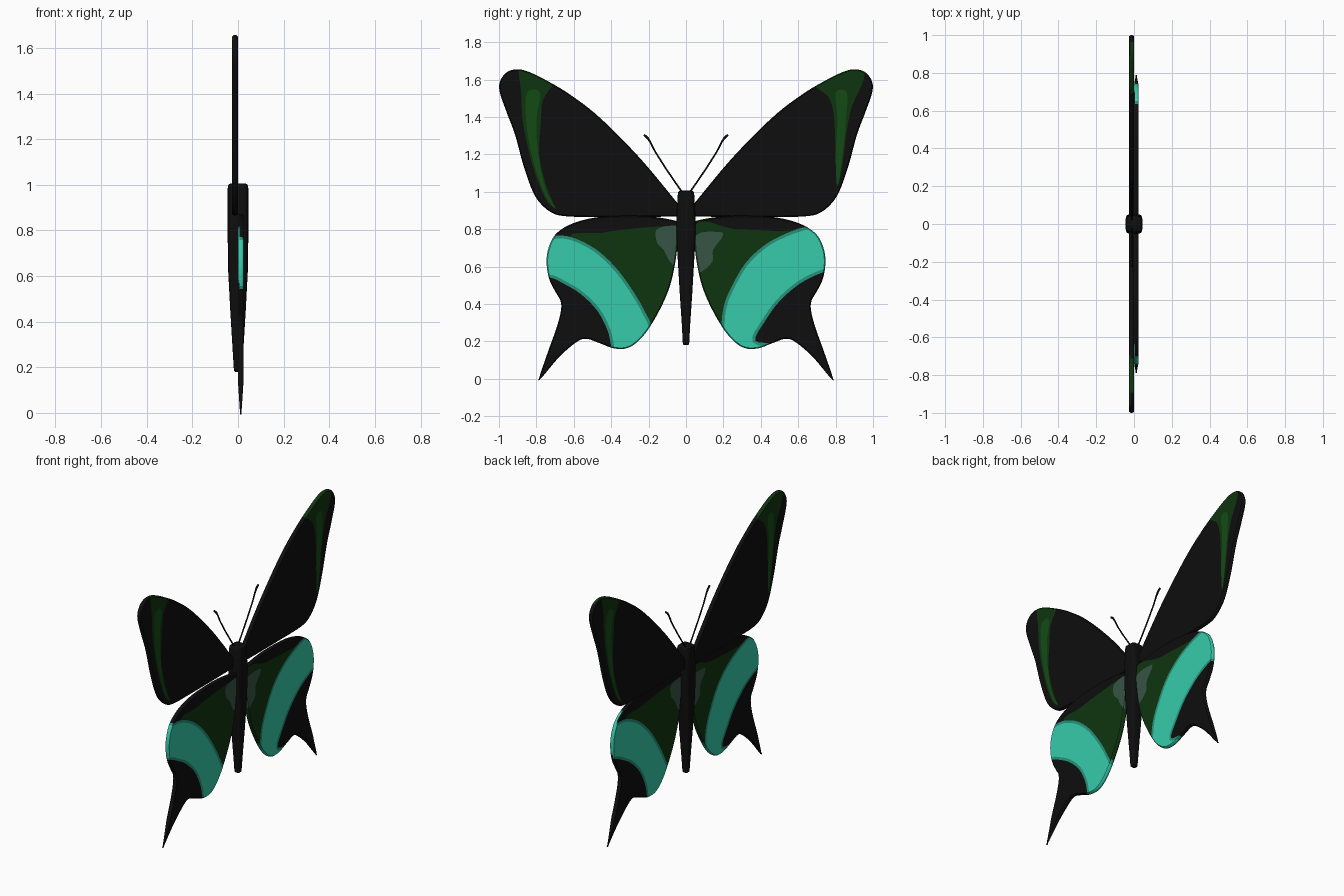
import bpy, bmesh, math
from mathutils import Vector
from mathutils.geometry import delaunay_2d_cdt

if "Cube" in bpy.data.objects:
    bpy.data.objects.remove(bpy.data.objects["Cube"])


def material(name, rgb):
    m = bpy.data.materials.new(name)
    m.diffuse_color = (*rgb, 1)
    m.use_nodes = True
    m.node_tree.nodes["Principled BSDF"].inputs["Base Color"].default_value = m.diffuse_color
    return m


MATS = [material("black", (.0044, .0044, .0044)),
        material("dark green", (.0048, .034, .0048)),
        material("leaf green", (.006, .07, .007)),
        material("deep teal", (.019, .283, .195)),
        material("teal", (.037, .60, .41)),
        material("grey green", (.038, .089, .058))]
BLACK, DARK, LEAF, DEEP, TEAL, GREY = range(6)


def smooth_loop(pts, n=6):
    """Closed Catmull-Rom curve through the points."""
    out, c = [], len(pts)
    for i in range(c):
        a, b, d, e = (Vector(pts[(i + k) % c]) for k in (-1, 0, 1, 2))
        for j in range(n):
            t = j / n
            out.append(.5 * (2 * b + (d - a) * t + (2 * a - 5 * b + 4 * d - e) * t * t
                             + (3 * b - a - 3 * d + e) * t ** 3))
    return out


def inset(pts, d):
    c = len(pts)
    area = sum(pts[i - 1].cross(pts[i]) for i in range(c))
    s = 1 if area > 0 else -1
    res = []
    for i, p in enumerate(pts):
        t = (pts[(i + 1) % c] - pts[i - 1]).normalized()
        res.append(p + Vector((-t.y, t.x)) * d * s)
    return res


def inside(p, poly):
    hit = False
    for i in range(len(poly)):
        a, b = poly[i - 1], poly[i]
        if (a.y > p.y) != (b.y > p.y) and p.x < (b.x - a.x) * (p.y - a.y) / (b.y - a.y) + a.x:
            hit = not hit
    return hit


def colour_at(p, regions):
    mat = BLACK
    for m, poly in regions:
        if inside(p, poly):
            mat = m
    return mat


def wing(name, side, outline, near, far, x0, x1):
    """Thin chamfered wing; each face is cut along its own colour pattern."""
    bm = bmesh.new()
    xc, edge = (x0 + x1) / 2, inset(outline, .006)

    def pos(x, p):
        k = min(1, .25 + max(p.y, 0) / .2)      # tail gets thinner at its tip
        return Vector((xc + (x - xc) * k, side * p.x, p.y))

    # painted faces
    for x, regions, sign in ((x1, near, 1), (x0, far, -1)):
        vs, es = [], []
        for poly in [edge] + [r[1] for r in regions]:
            b, c = len(vs), len(poly)
            vs += poly
            es += [(b + i, b + (i + 1) % c) for i in range(c)]
        v2, _, tris = delaunay_2d_cdt(vs, es, [], 0, 1e-5)[:3]
        bv = [bm.verts.new(pos(x, p)) for p in v2]
        for t in tris:
            mid = (v2[t[0]] + v2[t[1]] + v2[t[2]]) / 3
            if inside(mid, edge):
                f = bm.faces.new([bv[i] for i in t])
                f.normal_update()
                if f.normal.x * sign < 0:
                    f.normal_flip()
                f.material_index = colour_at(mid, regions)
    # rounded rim
    w = (x1 - x0) * .28
    rings = [[bm.verts.new(pos(x, p)) for p in loop] for x, loop in
             ((x1, edge), (x1 - w, outline), (x0 + w, outline), (x0, edge))]
    c = len(outline)
    for k in range(3):
        for i in range(c):
            j = (i + 1) % c
            f = bm.faces.new((rings[k][i], rings[k][j], rings[k + 1][j], rings[k + 1][i]))
            f.normal_update()
            if f.normal.dot(f.calc_center_median() - pos(xc, (edge[i] + edge[j]) / 2)) < 0:
                f.normal_flip()
            f.smooth = True
            f.material_index = colour_at((edge[i] + edge[j]) / 2, near if k < 2 else far)
    bmesh.ops.delete(bm, geom=[v for v in bm.verts if not v.link_faces], context='VERTS')
    add_object(name, bm, MATS)


def add_object(name, bm, mats):
    me = bpy.data.meshes.new(name)
    bm.to_mesh(me)
    bm.free()
    for m in mats:
        me.materials.append(m)
    ob = bpy.data.objects.new(name, me)
    bpy.context.collection.objects.link(ob)
    return ob


# wing outlines as (distance from body, height)
FORE = smooth_loop([(.03, .92), (.05, .945), (.246, 1.18), (.46, 1.396), (.62, 1.52), (.754, 1.60),
                    (.85, 1.645), (.91, 1.655), (.963, 1.636), (.995, 1.588), (.995, 1.53),
                    (.957, 1.42), (.914, 1.305), (.87, 1.144), (.823, 1.01), (.78, .94),
                    (.717, .888), (.647, .87), (.5, .866), (.05, .868), (.03, .88)])
HIND = smooth_loop([(.04, .84), (.19, .868), (.35, .872), (.5, .86), (.62, .825), (.7, .77),
                    (.738, .69), (.745, .61), (.73, .53), (.695, .46), (.672, .42), (.668, .37),
                    (.69, .28), (.738, .145), (.783, .012), (.775, .003), (.675, .12), (.583, .198),
                    (.53, .214), (.46, .19), (.38, .162), (.30, .17), (.22, .24), (.14, .37),
                    (.085, .50), (.053, .65), (.04, .8)])


def pattern(*regions):
    return [(m, smooth_loop(p, 4)) for m, p in regions]


# colour patterns: A is on the viewer's left, B on the viewer's right
FORE_A = pattern(
    (DARK, [(.88, 1.7), (.88, 1.52), (.87, 1.36), (.82, 1.14), (.755, .97), (.705, .92),
            (.75, 1.04), (.785, 1.2), (.775, 1.385), (.765, 1.49), (.695, 1.6), (.67, 1.7)]),
    (LEAF, [(.85, 1.53), (.855, 1.385), (.825, 1.2), (.765, 1.01), (.71, .92), (.70, .92),
            (.75, 1.01), (.79, 1.2), (.80, 1.385), (.78, 1.53)]))
FORE_B = pattern(
    (DARK, [(.675, 1.59), (.8, 1.7), (.94, 1.69), (.95, 1.6), (.89, 1.465), (.86, 1.33),
            (.835, 1.14), (.81, 1.04), (.80, 1.225), (.79, 1.41), (.76, 1.51)]),
    (LEAF, [(.80, 1.53), (.86, 1.53), (.855, 1.385), (.84, 1.225), (.81, 1.03), (.80, 1.2),
            (.81, 1.385)]))
HIND_A = pattern(
    (DARK, [(.62, .743), (.46, .78), (.245, .807), (.05, .82), (0, .82), (0, .2), (.19, .2),
            (.3, .4)]),
    (GREY, [(.155, .80), (.06, .82), (.03, .8), (.05, .62), (.085, .625), (.12, .69), (.155, .73)]),
    (DEEP, [(.80, .74), (.70, .765), (.605, .755), (.485, .695), (.38, .60), (.29, .48),
            (.22, .36), (.185, .26), (.25, .1), (.38, .1), (.40, .175), (.42, .26), (.475, .365),
            (.565, .455), (.665, .515), (.72, .54), (.80, .55)]))
HIND_B = pattern(
    (DARK, [(.03, .8), (.26, .8), (.53, .79), (.62, .8), (.5, .6), (.28, .35), (.19, .2), (0, .2)]),
    (GREY, [(.05, .765), (.18, .785), (.195, .76), (.145, .69), (.14, .625), (.075, .57), (.04, .6)]),
    (DEEP, [(.19, .28), (.20, .38), (.235, .475), (.315, .615), (.42, .715), (.53, .775),
            (.65, .815), (.76, .82), (.80, .7), (.79, .58), (.725, .567), (.61, .51), (.50, .415),
            (.42, .305), (.37, .205), (.47, .185), (.45, .12), (.3, .1), (.2, .2)]))
for hind in (HIND_A, HIND_B):                   # bright band inside the deep teal one
    hind.append((TEAL, inset(hind[-1][1], .016)))

for side, label in ((-1, "left"), (1, "right")):
    fa, fb = (FORE_A, FORE_B) if side < 0 else (FORE_B, FORE_A)
    ha, hb = (HIND_A, HIND_B) if side < 0 else (HIND_B, HIND_A)
    wing(label + "_forewing", side, FORE, fa, fb, -.026, 0)
    wing(label + "_hindwing", side, HIND, ha, hb, -.001, .025)

    # antenna
    cu = bpy.data.curves.new(label + "_antenna", 'CURVE')
    cu.dimensions, cu.bevel_depth, cu.bevel_resolution, cu.use_fill_caps = '3D', .005, 2, True
    path = [(.015, .99, .9), (.05, 1.04, .9), (.11, 1.128, .9), (.165, 1.215, .9),
            (.19, 1.265, 1), (.207, 1.29, 1.3), (.225, 1.305, 1.2)]
    sp = cu.splines.new('POLY')
    sp.points.add(len(path) - 1)
    for pt, (y, z, r) in zip(sp.points, path):
        pt.co, pt.radius = (-.012, side * y, z, 1), r
    cu.materials.append(MATS[BLACK])
    bpy.context.collection.objects.link(bpy.data.objects.new(label + "_antenna", cu))

# body: rounded-square sections (height, half x, half y)
bm = bmesh.new()
rings, n = [], 32
for z, hx, hy in ((.18, .012, .011), (.186, .018, .017), (.3, .025, .023), (.45, .034, .033),
                  (.62, .043, .043), (.75, .045, .051), (.83, .045, .053), (.92, .045, .047),
                  (.985, .045, .044), (1.0, .042, .041), (1.006, .034, .034)):
    ring = []
    for i in range(n):
        a = 2 * math.pi * i / n
        c, s = math.cos(a), math.sin(a)
        ring.append(bm.verts.new((hx * math.copysign(abs(c) ** .5, c),
                                  hy * math.copysign(abs(s) ** .5, s), z)))
    rings.append(ring)
for lo, hi in zip(rings, rings[1:]):
    for i in range(n):
        bm.faces.new((lo[i], lo[(i + 1) % n], hi[(i + 1) % n], hi[i]))
bm.faces.new(rings[0][::-1])
bm.faces.new(rings[-1])
body = add_object("body", bm, [MATS[BLACK]])
bpy.context.view_layer.objects.active = body
body.select_set(True)
bpy.ops.object.shade_smooth_by_angle(angle=math.radians(40))
